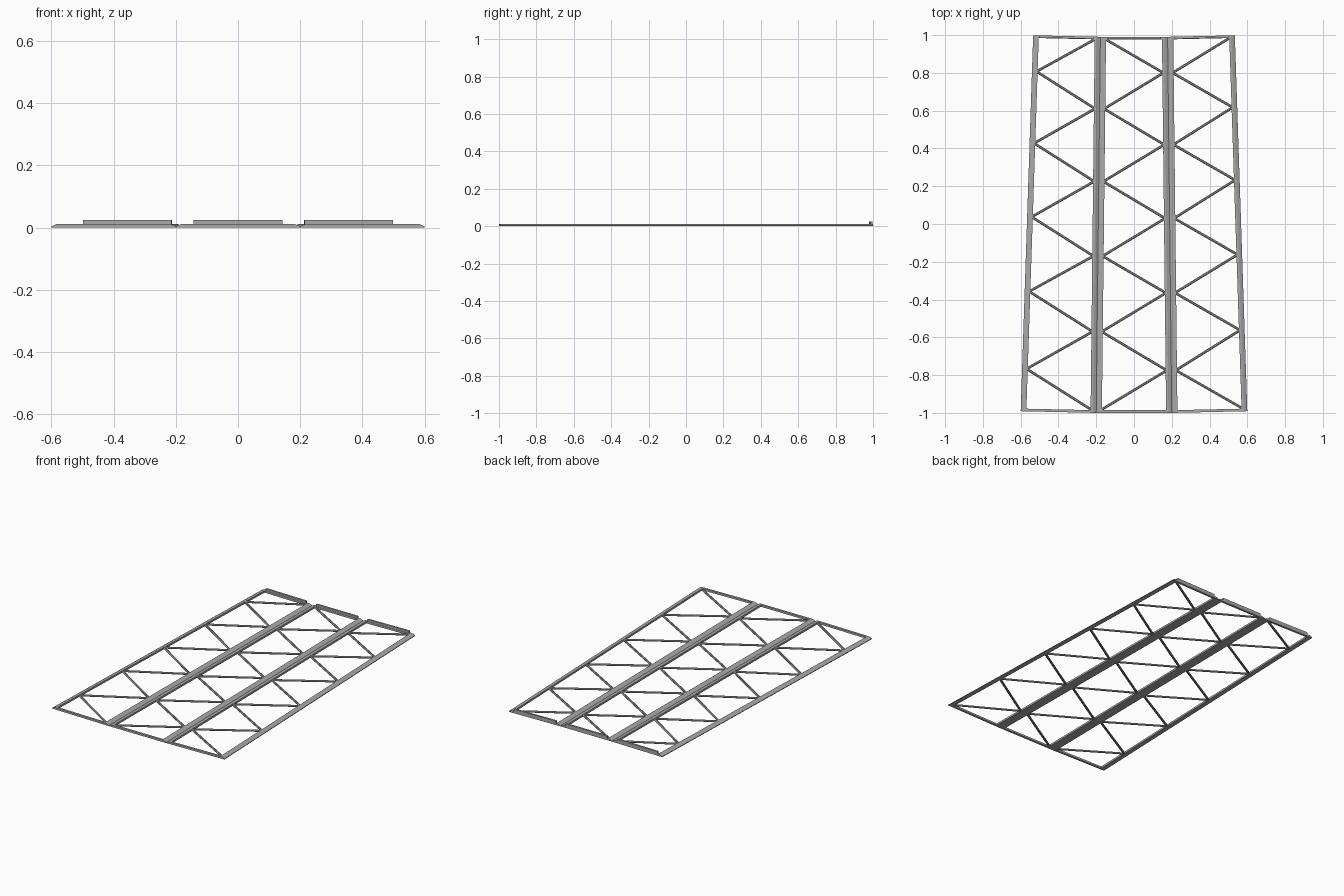
import bpy, math
from mathutils import Matrix, Vector

if "Cube" in bpy.data.objects:
    bpy.data.objects.remove(bpy.data.objects["Cube"])

steel = bpy.data.materials.new("steel grey")
steel.diffuse_color = (0.4, 0.4, 0.4, 1)
steel.use_nodes = True
steel.node_tree.nodes["Principled BSDF"].inputs["Base Color"].default_value = steel.diffuse_color

FRONT, BACK = -1.0, 0.991        # ends of one panel
HALF_FRONT, HALF_BACK = 0.2, 0.178
TOP, RAIL = 0.012, 0.03
TAPER = math.atan((HALF_FRONT - HALF_BACK) / (BACK - FRONT))


def edge(y):
    """Half width of the tapered panel at y."""
    return HALF_FRONT + (HALF_BACK - HALF_FRONT) * (y - FRONT) / (BACK - FRONT)


def loft(name, ring_a, ring_b, matrix):
    """Closed prism between two matching cross-sections."""
    n = len(ring_a)
    verts = [matrix @ Vector(v) for v in ring_a + ring_b]
    faces = [(i, (i + 1) % n, n + (i + 1) % n, n + i) for i in range(n)]
    faces += [tuple(reversed(range(n))), tuple(range(n, 2 * n))]
    mesh = bpy.data.meshes.new(name)
    mesh.from_pydata(verts, [], faces)
    mesh.materials.append(steel)
    obj = bpy.data.objects.new(name, mesh)
    bpy.context.collection.objects.link(obj)
    bpy.context.view_layer.objects.active = obj
    obj.select_set(True)
    bpy.ops.object.mode_set(mode='EDIT')
    bpy.ops.mesh.select_all(action='SELECT')
    bpy.ops.mesh.normals_make_consistent(inside=False)
    bpy.ops.object.mode_set(mode='OBJECT')
    obj.select_set(False)
    return obj


def rail(name, side, matrix):
    """Long side rail with its outer top edge sloped."""
    profile = [(0, 0), (0, 0.004), (0.018, TOP), (RAIL, TOP), (RAIL, 0)]
    rings = [[(side * (edge(y) - d), y, z) for d, z in profile] for y in (FRONT, BACK)]
    loft(name, *rings, matrix)


def cross_bar(name, half_a, half_b, y0, y1, z0, z1, matrix):
    """Bar across the panel, half_a wide at z0 and half_b wide at z1."""
    rings = [[(s * half_a, y0, z0), (s * half_a, y1, z0),
              (s * half_b, y1, z1), (s * half_b, y0, z1)] for s in (-1, 1)]
    loft(name, *rings, matrix)


def rod(name, a, b, matrix, radius=0.0075, sides=8):
    """Thin brace between two points."""
    a, b = Vector(a), Vector(b)
    across = (b - a).normalized().cross(Vector((0, 0, 1)))
    rings = []
    for p in (a, b):
        rings.append([])
        for i in range(sides):
            t = 2 * math.pi * (i + 0.5) / sides
            rings[-1].append(p + across * radius * math.cos(t)
                             + Vector((0, 0, radius * 0.75 * math.sin(t))))
    loft(name, *rings, matrix)


def panel(label, matrix, first_side):
    rail(label + "_left_rail", -1, matrix)
    rail(label + "_right_rail", 1, matrix)
    # end bars and the raised lip at the back
    cross_bar(label + "_front_bar", HALF_FRONT - 0.004, HALF_FRONT - 0.018,
              FRONT, FRONT + 0.014, 0, TOP, matrix)
    cross_bar(label + "_back_bar", HALF_BACK - 0.004, HALF_BACK - 0.018,
              BACK - 0.014, BACK, 0, TOP, matrix)
    cross_bar(label + "_back_lip", 0.143, 0.143, BACK - 0.012, BACK, TOP, 0.025, matrix)
    # zigzag braces
    stops = [0.98, 0.80, 0.61, 0.42, 0.225, 0.03, -0.17, -0.365, -0.57, -0.775, -0.985]
    points = []
    for i, y in enumerate(stops):
        side = first_side * (-1) ** i
        points.append((side * (edge(y) - 0.024), y, 0.006))
    for i, (a, b) in enumerate(zip(points, points[1:])):
        rod(f"{label}_brace_{i + 1}", a, b, matrix)


def hinged(side):
    """Rotate a panel so that its edge meets the middle panel's edge."""
    turn = Matrix.Rotation(side * 2 * TAPER, 4, 'Z')
    target = Vector((side * HALF_FRONT, FRONT, 0))
    return Matrix.Translation(target - turn @ Vector((-side * HALF_FRONT, FRONT, 0))) @ turn


panel("middle_panel", Matrix.Identity(4), -1)
panel("left_panel", hinged(-1), 1)
panel("right_panel", hinged(1), 1)
